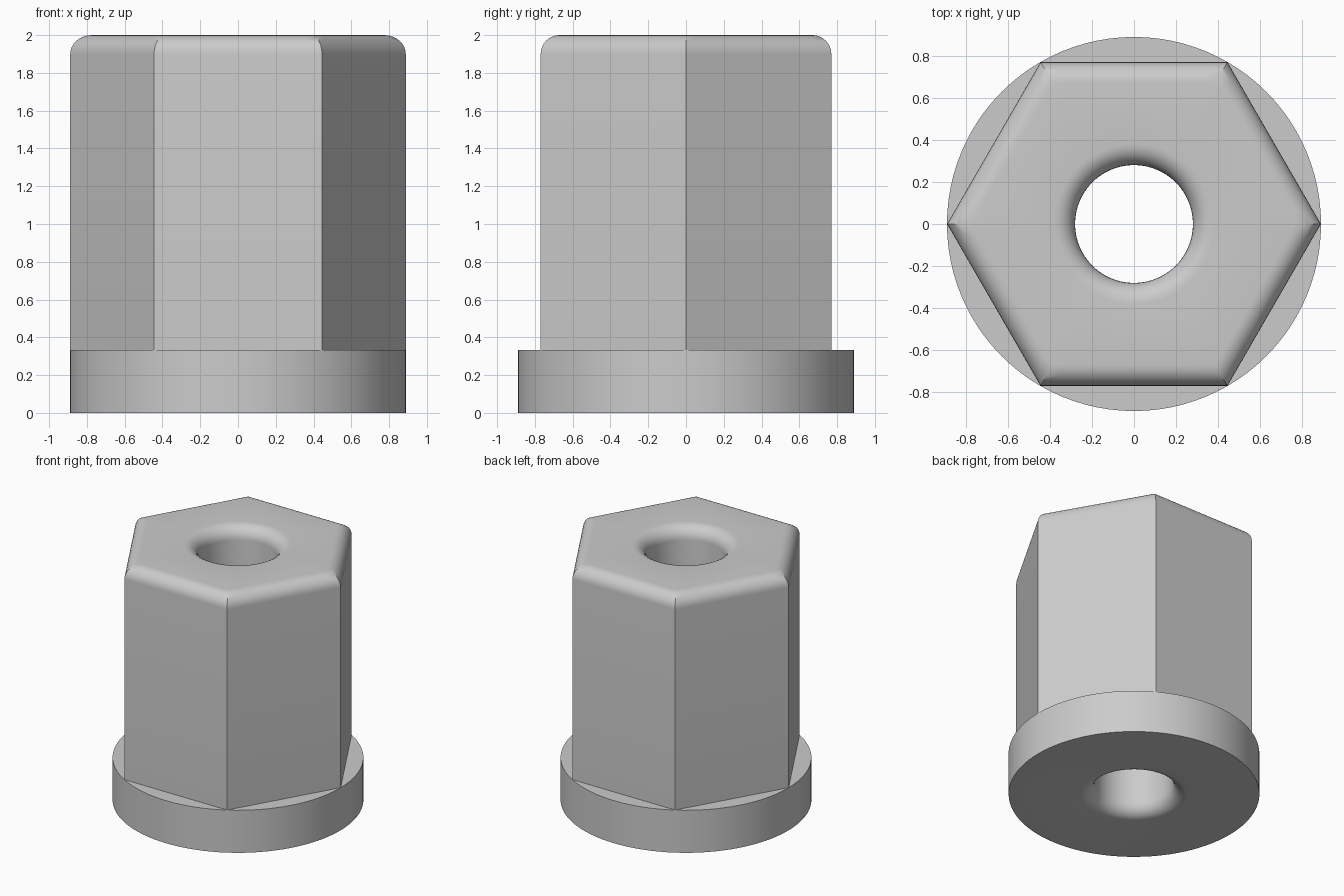
import bpy, bmesh
from math import pi, cos, sin, radians

cube = bpy.data.objects.get("Cube")
if cube:
    bpy.data.objects.remove(cube, do_unlink=True)

SEG = 96            # divisible by six, so hex corners land on vertices
OUTER, BORE, ROUND = 0.889, 0.28, 0.1
FLANGE_TOP, TOP = 0.333, 2.0
APOTHEM = OUTER * cos(pi / 6) - 0.0005
STEPS = 8

grey = bpy.data.materials.new("plain_grey")
grey.use_nodes = True
colour = (0.6, 0.6, 0.6, 1)
grey.diffuse_color = colour
grey.node_tree.nodes["Principled BSDF"].inputs["Base Color"].default_value = colour


def circle(r, z):
    return [(r * cos(2 * pi * i / SEG), r * sin(2 * pi * i / SEG), z) for i in range(SEG)]


def hexagon(apothem, z):
    ring = []
    for i in range(SEG):
        t = 2 * pi * i / SEG
        r = apothem / cos(t % (pi / 3) - pi / 6)
        ring.append((r * cos(t), r * sin(t), z))
    return ring


arc = [pi / 2 * k / STEPS for k in range(STEPS + 1)]
rings = []
# Rounded lower mouth of the bore
rings += [circle(BORE + ROUND * (1 - cos(a)), ROUND * (1 - sin(a))) for a in arc]
# Round flange
rings += [circle(OUTER, 0), circle(OUTER, FLANGE_TOP)]
# Hexagonal body with rounded top edge
rings.append(hexagon(APOTHEM, FLANGE_TOP))
rings += [hexagon(APOTHEM - ROUND * (1 - cos(a)), TOP - ROUND * (1 - sin(a))) for a in arc]
# Rounded upper mouth of the bore
rings += [circle(BORE + ROUND * (1 - cos(a)), TOP - ROUND * (1 - sin(a))) for a in reversed(arc)]

# Skin neighbouring rings; the last joins the first to form the bore wall
bm = bmesh.new()
loops = [[bm.verts.new(p) for p in ring] for ring in rings]
for lower, upper in zip(loops, loops[1:] + loops[:1]):
    for i in range(SEG):
        j = (i + 1) % SEG
        bm.faces.new((lower[i], lower[j], upper[j], upper[i]))
bmesh.ops.recalc_face_normals(bm, faces=bm.faces)

mesh = bpy.data.meshes.new("hex_flange_nut")
bm.to_mesh(mesh)
bm.free()
mesh.materials.append(grey)
nut = bpy.data.objects.new("hex_flange_nut", mesh)
bpy.context.collection.objects.link(nut)

# Smooth the curved areas, keep the corners crisp
bpy.ops.object.select_all(action='DESELECT')
nut.select_set(True)
bpy.context.view_layer.objects.active = nut
bpy.ops.object.shade_smooth_by_angle(angle=radians(30))
